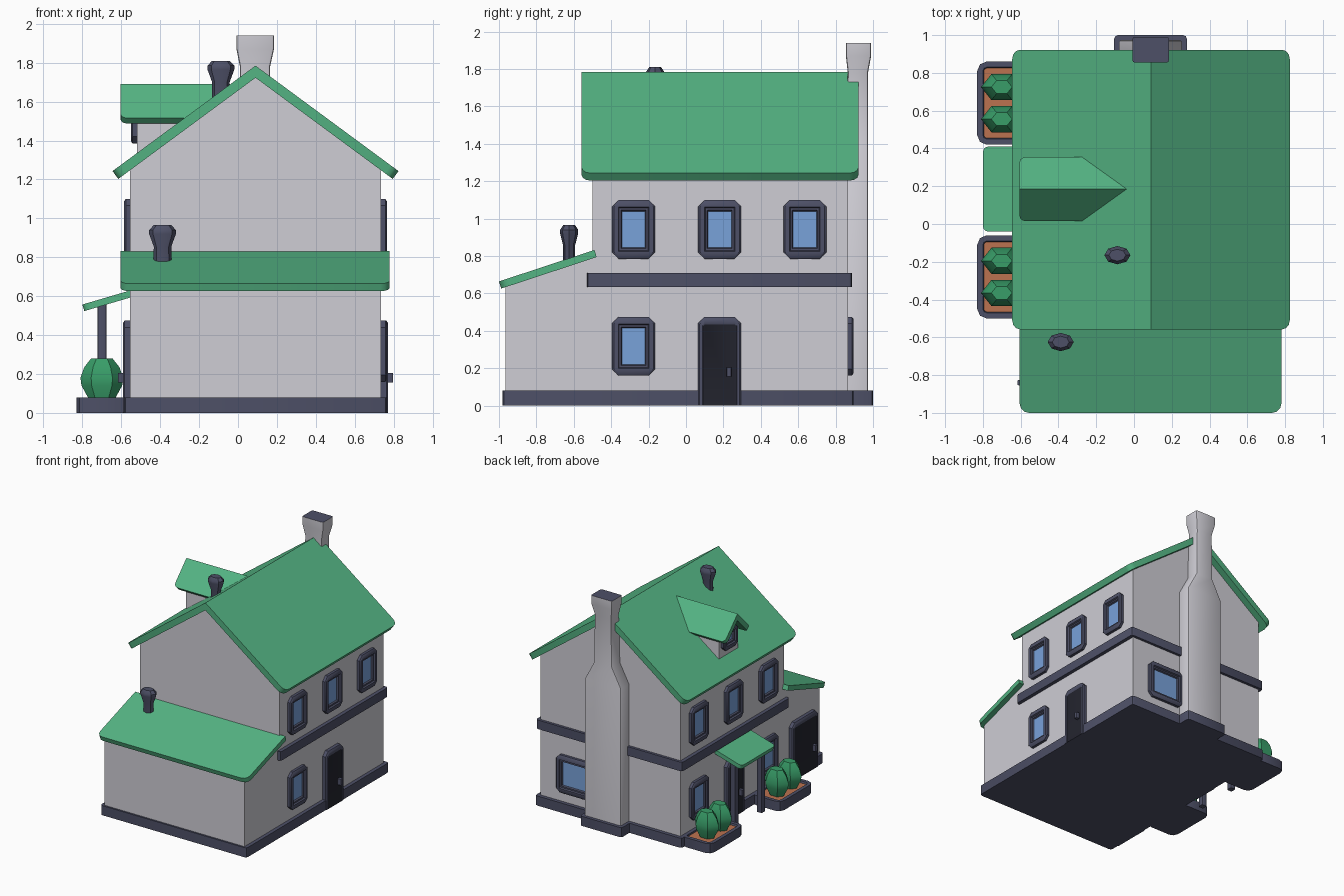
import bpy, bmesh, math
from mathutils import Vector, Matrix

if "Cube" in bpy.data.objects:
    bpy.data.objects.remove(bpy.data.objects["Cube"])


def mat(name, r, g, b):
    m = bpy.data.materials.new(name)
    m.diffuse_color = (r, g, b, 1)
    m.use_nodes = True
    m.node_tree.nodes["Principled BSDF"].inputs["Base Color"].default_value = m.diffuse_color
    return m


WALL = mat("wall_plaster", 0.62, 0.61, 0.66)
GREEN = mat("roof_green", 0.09, 0.46, 0.23)
NAVY = mat("slate_trim", 0.075, 0.08, 0.135)
GLASS = mat("window_blue", 0.19, 0.36, 0.70)
DOOR = mat("door_black", 0.017, 0.018, 0.028)
SOIL = mat("soil_orange", 0.50, 0.17, 0.08)
BUSH = mat("bush_green", 0.04, 0.34, 0.14)


def loft(name, loops, mats, strips=None, end=0):
    """Skin a list of equal-length closed 3D loops, capping both ends."""
    bm = bmesh.new()
    rings = [[bm.verts.new(p) for p in l] for l in loops]
    n = len(rings[0])
    bm.faces.new(rings[0])
    for s, (a, b) in enumerate(zip(rings, rings[1:])):
        for i in range(n):
            f = bm.faces.new((a[i], a[(i + 1) % n], b[(i + 1) % n], b[i]))
            f.material_index = strips[s] if strips else 0
    bm.faces.new(rings[-1]).material_index = end
    bmesh.ops.recalc_face_normals(bm, faces=bm.faces)
    me = bpy.data.meshes.new(name)
    bm.to_mesh(me)
    bm.free()
    for m in mats:
        me.materials.append(m)
    ob = bpy.data.objects.new(name, me)
    bpy.context.collection.objects.link(ob)
    return ob


def rrect(x0, x1, y0, y1, r, seg=2):
    """Plan outline of a rectangle with rounded corners."""
    pts = []
    for k, (cx, cy) in enumerate([(x1 - r, y1 - r), (x0 + r, y1 - r),
                                  (x0 + r, y0 + r), (x1 - r, y0 + r)]):
        for j in range(seg + 1):
            a = math.pi / 2 * (k + j / seg)
            pts.append((cx + r * math.cos(a), cy + r * math.sin(a)))
    return pts


def block(name, x0, x1, y0, y1, z0, z1, m, r=0.02):
    o = rrect(x0, x1, y0, y1, r)
    return loft(name, [[(x, y, z) for x, y in o] for z in (z0, z1)], [m])


def slab(name, origin, U, V, t, r=0.04, mitre=False):
    """Sloping roof plate from its high edge, low corners rounded."""
    O, U, V = Vector(origin), Vector(U), Vector(V)
    lu, lv = U.length, V.length
    u, v = U / lu, V / lv
    n = u.cross(v)
    if n.z < 0:
        n = -n
    pts = [(0, 0), (0, lv)]
    for c, a0 in ((lv - r, math.pi / 2), (r, 0)):
        for j in range(4):
            a = a0 - math.pi / 2 * j / 3
            pts.append((lu - r + r * math.cos(a), c + r * math.sin(a)))
    top = [O + u * a + v * b for a, b in pts]
    low = [p - (Vector((0, 0, t / n.z)) if mitre and i < 2 else n * t)
           for i, p in enumerate(top)]
    return loft(name, [low, top], [GREEN])


def lathe(name, cx, cy, sx, sy, prof, sides, m):
    return loft(name, [[(cx + sx * r * math.cos(2 * math.pi * i / sides),
                         cy + sy * r * math.sin(2 * math.pi * i / sides), z)
                        for i in range(sides)] for r, z in prof], [m])


def opening(name, pos, out, w, h, door=False):
    """Chamfered frame with stepped reveal; pos is the bottom centre on the wall."""
    out, up = Vector(out), Vector((0, 0, 1))
    right = up.cross(out)
    if door:
        steps = [(0, -.02), (0, .028), (.008, .036), (.022, .036), (.026, .032)]
    else:
        steps = [(0, -.02), (0, .022), (.01, .03), (.033, .03),
                 (.038, .018), (.048, .018), (.053, .006)]
    loops = []
    for i, d in steps:
        a, t, b = w / 2 - i, h - i * (1.6 if door else 1.15), 0 if door else i * 1.15
        c = max(.001, .035 - i)
        e = .001 if door else c
        pts = [(a, b + e), (a, t - c), (a - c, t), (c - a, t),
               (-a, t - c), (-a, b + e), (e - a, b), (a - e, b)]
        loops.append([Vector(pos) + right * x + up * y + out * d for x, y in pts])
    ob = loft(name, loops, [NAVY, DOOR if door else GLASS], end=1)
    if door:
        k = Vector(pos) + right * (w / 2 - .065) + up * .18 + out * .045
        block(name + "_knob", k.x - .018, k.x + .018, k.y - .014, k.y + .014,
              k.z - .025, k.z + .025, NAVY, .008)
    return ob


# Walls: gabled main house and lean-to at the front
gable = [(-.555, .02), (.735, .02), (.735, 1.25), (.09, 1.75), (-.555, 1.25)]
loft("main_walls", [[(x, y, z) for x, z in gable] for y in (-.50, .865)], [WALL])
lean = [(-.965, .02), (-.45, .02), (-.45, .82), (-.50, .80), (-.965, .65)]
loft("lean_to_walls", [[(x, y, z) for y, z in lean] for x in (-.555, .735)], [WALL])

# Plinth and floor band
block("plinth", -.585, .765, -.98, .895, 0, .08, NAVY)
block("chimney_plinth", -.105, .28, .80, 1.0, 0, .08, NAVY)
block("floor_band", -.585, .765, -.53, .887, .635, .71, NAVY)

# Roofs
for s, side in ((-1, "left"), (1, "right")):
    slab("main_roof_" + side, (.09, -.558, 1.785), (s * .735, 0, -.542),
         (0, 1.48, 0), .05, .05, True)
    slab("dormer_roof_" + side, (-.605, .185, 1.69), (0, s * .17, -.175),
         (.565, 0, 0), .04, .035, True)
slab("lean_to_roof", (-.605, -.49, .832), (0, -.51, -.168), (1.385, 0, 0), .04, .05)
slab("porch_roof", (-.545, -.04, .632), (-.255, 0, -.075), (0, .45, 0), .035, .03)

# Dormer wall and its window
dorm = [(.06, 1.29), (.31, 1.29), (.31, 1.535), (.185, 1.66), (.06, 1.535)]
loft("dormer_wall", [[(x, y, z) for y, z in dorm] for x in (-.52, -.22)], [WALL])
opening("dormer_window", (-.52, .185, 1.385), (-1, 0, 0), .19, .18)

# Chimney: wide stack, shoulder, neck and flared top with a dark cap
stack = [(.05, -.08, .255, .83, .973), (1.22, -.08, .255, .83, .973),
         (1.38, .005, .17, .85, .973), (1.78, .01, .165, .865, .973),
         (1.87, -.008, .185, .855, .99), (1.94, -.008, .185, .855, .99)]
loft("chimney", [[(x, y, z) for x, y in rrect(a, b, c, d, .012)]
                 for z, a, b, c, d in stack], [WALL, NAVY], end=1)

# Vent pipes
for name, x, y, top in (("upper_vent", -.088, -.165, 1.81), ("lower_vent", -.388, -.625, .965)):
    lathe(name, x, y, 1, .7, [(.046, top - .25), (.045, top - .11), (.069, top - .045),
                              (.069, top - .025), (.045, top)], 8, NAVY)

# Windows and doors on both long sides and the back
for s, side in ((-1, "left"), (1, "right")):
    wx = .735 if s > 0 else -.555
    for i, y in enumerate((-.28, .18, .635)):
        opening(f"upper_window_{side}_{i}", (wx, y, .785), (s, 0, 0), .23, .315)
    opening("lower_window_" + side, (wx, -.28, .16), (s, 0, 0), .23, .315)
    opening("door_" + side, (wx, .18, 0), (s, 0, 0), .23, .475, True)
opening("lower_window_left_rear", (-.555, .635, .16), (-1, 0, 0), .23, .315)
opening("lean_to_door", (-.555, -.735, .0), (-1, 0, 0), .34, .475, True)
opening("back_window", (.41, .865, .16), (0, 1, 0), .34, .315)

# Porch posts
for i, y in enumerate((.01, .36)):
    block(f"porch_post_{i}", -.722, -.675, y - .024, y + .024, 0, .57, NAVY, .008)

# Planters with soil and pairs of bushes
for i, y in enumerate((-.28, .64)):
    rings = [(0, 0), (0, .08), (.03, .08), (.035, .065)]
    loft(f"planter_{i}", [[(x, q, z) for x, q in
                           rrect(-.83 + d, -.55 - d, y - .22 + d, y + .22 - d, .05 - d)]
                          for d, z in rings], [NAVY, SOIL], end=1)
    for j, o in enumerate((-.085, .085)):
        lathe(f"bush_{i}_{j}", -.70, y + o, .11, .08,
              [(.55, .06), (.95, .14), (1, .18), (.82, .235), (.5, .28)], 6, BUSH)

# Smooth gentle curves, keep edges sharp
for ob in bpy.context.collection.objects:
    ob.select_set(True)
    bpy.context.view_layer.objects.active = ob
bpy.ops.object.shade_smooth_by_angle(angle=math.radians(35))
